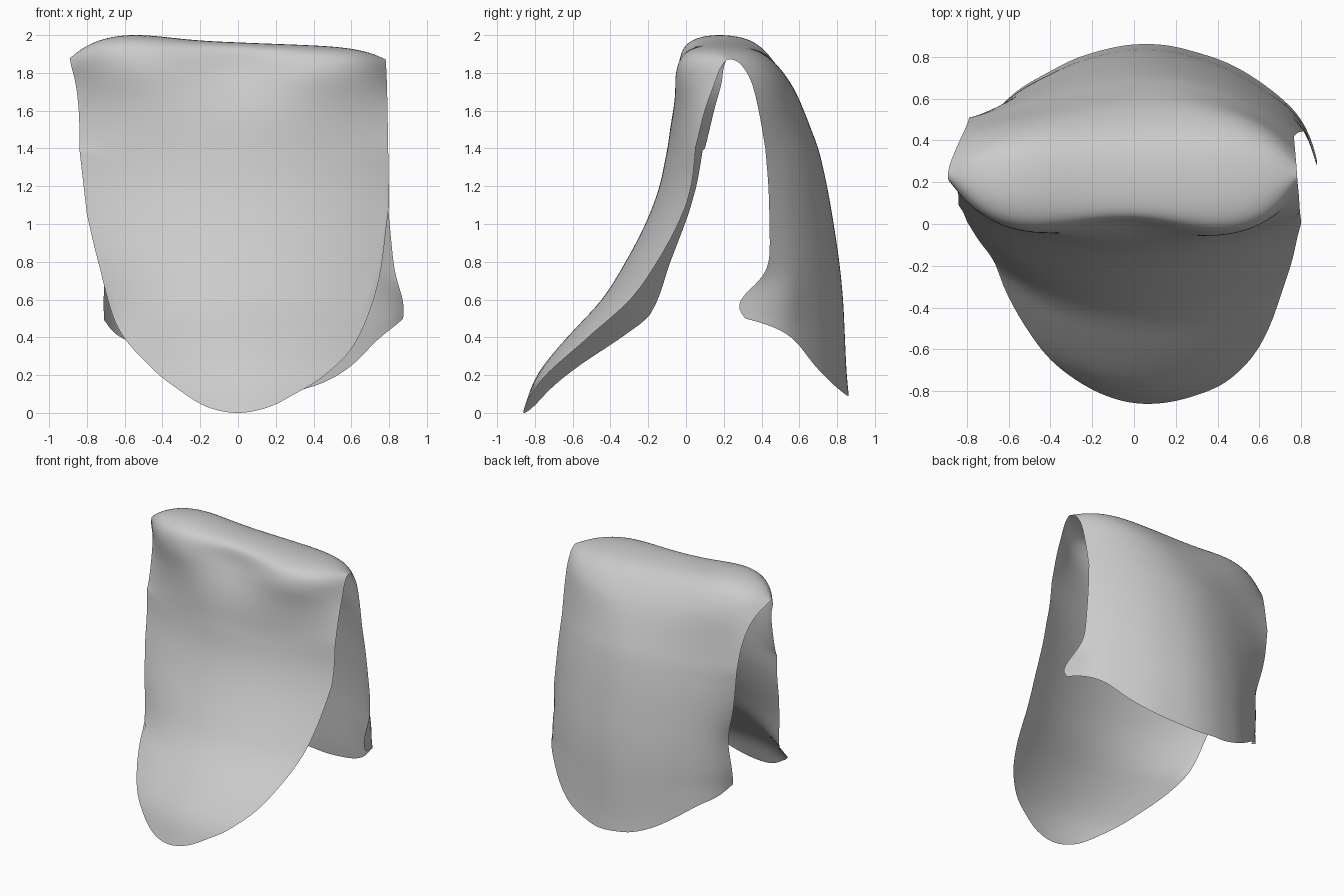
import bpy
import math

default = bpy.data.objects.get("Cube")
if default:
    bpy.data.objects.remove(default)

COLS, ARCH_ROWS, FLAP_ROWS = 80, 48, 36

# Hem outlines, evenly spaced from the -x edge to the +x edge: (x, z)
FRONT_HEM = [(-.8, 1.05), (-.74, .8), (-.64, .46), (-.47, .25), (-.31, .12),
             (-.16, .03), (0, 0), (.16, .03), (.3, .1), (.46, .2),
             (.62, .37), (.74, .68), (.8, 1.1)]
BACK_HEM = [(-.71, .49), (-.65, .42), (-.55, .36), (-.41, .26), (-.28, .18),
            (-.13, .12), (0, .1), (.14, .09), (.28, .11), (.45, .16),
            (.6, .25), (.74, .39), (.85, .5)]

# Depth of each flap on its centre line, evenly spaced from z = 0 to z = 1.4
FRONT_DEPTH = [(-.865,), (-.79,), (-.63,), (-.445,), (-.32,), (-.215,), (-.14,), (-.1,)]
BACK_DEPTH = [(.87,), (.85,), (.84,), (.83,), (.81,), (.78,), (.745,), (.7,)]

# Fold over the top: centre y, centre z, side y, side z
ARCH = [(-.1, 1.4, .05, 1.4), (-.09, 1.65, .1, 1.6), (-.085, 1.81, .15, 1.74),
        (-.02, 1.92, .18, 1.82), (.12, 1.96, .22, 1.87), (.3, 1.95, .27, 1.86),
        (.42, 1.9, .31, 1.82), (.52, 1.79, .35, 1.74), (.6, 1.65, .385, 1.6),
        (.7, 1.4, .42, 1.4)]


def spline(points, t):
    """Smooth curve through evenly spaced points, t from 0 to 1."""
    n = len(points) - 1
    f = min(max(t, 0), 1) * n
    i = min(int(f), n - 1)
    f -= i
    b, c = points[i], points[i + 1]
    a = points[i - 1] if i else [2 * p - q for p, q in zip(b, c)]
    d = points[i + 2] if i + 2 <= n else [2 * q - p for p, q in zip(b, c)]
    return [q + f / 2 * (r - p + f * (2 * p - 5 * q + 4 * r - s
            + f * (3 * (q - r) + s - p))) for p, q, r, s in zip(a, b, c, d)]


def bell(v, centre, width):
    return math.exp(-((v - centre) / width) ** 2)


def arch_point(u, s):
    """Point on the fold, s running from front to back."""
    yc, zc, ye, ze = spline(ARCH, s)
    crown = math.sin(math.pi * s) ** 2
    left = max(-u, 0)
    w = abs(u) ** (2 + 5 * crown)
    x = u * (.795 - .03 * s if u > 0 else .84 + .075 * crown - .05 * s)
    y = yc + (ye - yc) * w
    z = zc + (ze - zc) * w
    # the -x edge sits further back, and the back bulges towards +x
    y += w * left * (.05 * (1 - crown) + .04 * s * (1 - crown ** 2))
    y += .05 * s * s * u * (1 - u * u)
    # hollow between the front corners, and an uneven top line
    y += .09 * bell(u, -.05, .42) * bell(s, .23, .13)
    z += crown * (.025 * bell(u, -.63, .3) - .03 * u * (1 - w))
    return x, y, z


def flap_point(u, t, front):
    """Point on a hanging flap, t running from the fold down to the hem."""
    x0, y0, z0 = arch_point(u, 0 if front else 1)
    x1, z1 = spline(FRONT_HEM if front else BACK_HEM, (u + 1) / 2)
    x, z = x0 + (x1 - x0) * t, z0 + (z1 - z0) * t
    drop = min((1.4 - z) / .9, 1)
    left = max(-u, 0)
    y = spline(FRONT_DEPTH if front else BACK_DEPTH, z / 1.4)[0]
    if front:
        # the sheet curls back evenly around a line right of centre
        offset = x - .12 * drop
        curve = .24 + .18 * drop if offset > 0 else .27 + .28 * drop ** 3
        y += curve * offset ** 2
    else:
        y -= u * u * (.28 - .09 * left + (.13 + .08 * left) * drop)
        y += .05 * u * (1 - u * u)
        # curled corner, and a slight flare on the other side
        near = max(0, (u - .78) / .22)
        height = bell(z, .57, .13)
        y -= .15 * near ** 2 * height
        x += .04 * math.sin(near * 2.2) * height
        x += .04 * left ** 4 * bell(z, .85, .2)
    return x, y, z


# Draped sheet: front flap, fold and back flap as one surface
rows = [("front", 1 - i / FLAP_ROWS) for i in range(FLAP_ROWS)]
rows += [("arch", i / ARCH_ROWS) for i in range(ARCH_ROWS + 1)]
rows += [("back", (i + 1) / FLAP_ROWS) for i in range(FLAP_ROWS)]
verts = []
for part, t in rows:
    for c in range(COLS + 1):
        u = 2 * c / COLS - 1
        verts.append(arch_point(u, t) if part == "arch"
                     else flap_point(u, t, part == "front"))
stride = COLS + 1
faces = [(r * stride + c, r * stride + c + 1, (r + 1) * stride + c + 1, (r + 1) * stride + c)
         for r in range(len(rows) - 1) for c in range(COLS)]

mesh = bpy.data.meshes.new("draped_cloth")
mesh.from_pydata(verts, [], faces)
cloth = bpy.data.objects.new("draped_cloth", mesh)
bpy.context.collection.objects.link(cloth)

# Soften the joins between fold and flaps, leaving the outline alone
inner = cloth.vertex_groups.new(name="inner")
inner.add([r * stride + c for r in range(2, len(rows) - 2)
           for c in range(1, COLS)], 1, "REPLACE")
soften = cloth.modifiers.new("soften", "SMOOTH")
soften.vertex_group = "inner"
soften.factor = .5
soften.iterations = 8

# Plain grey cloth
grey = bpy.data.materials.new("light_grey_cloth")
grey.use_nodes = True
colour = (.6, .6, .6, 1)
grey.diffuse_color = colour
grey.node_tree.nodes["Principled BSDF"].inputs["Base Color"].default_value = colour
mesh.materials.append(grey)

bpy.ops.object.select_all(action="DESELECT")
cloth.select_set(True)
bpy.context.view_layer.objects.active = cloth
bpy.ops.object.shade_smooth()
